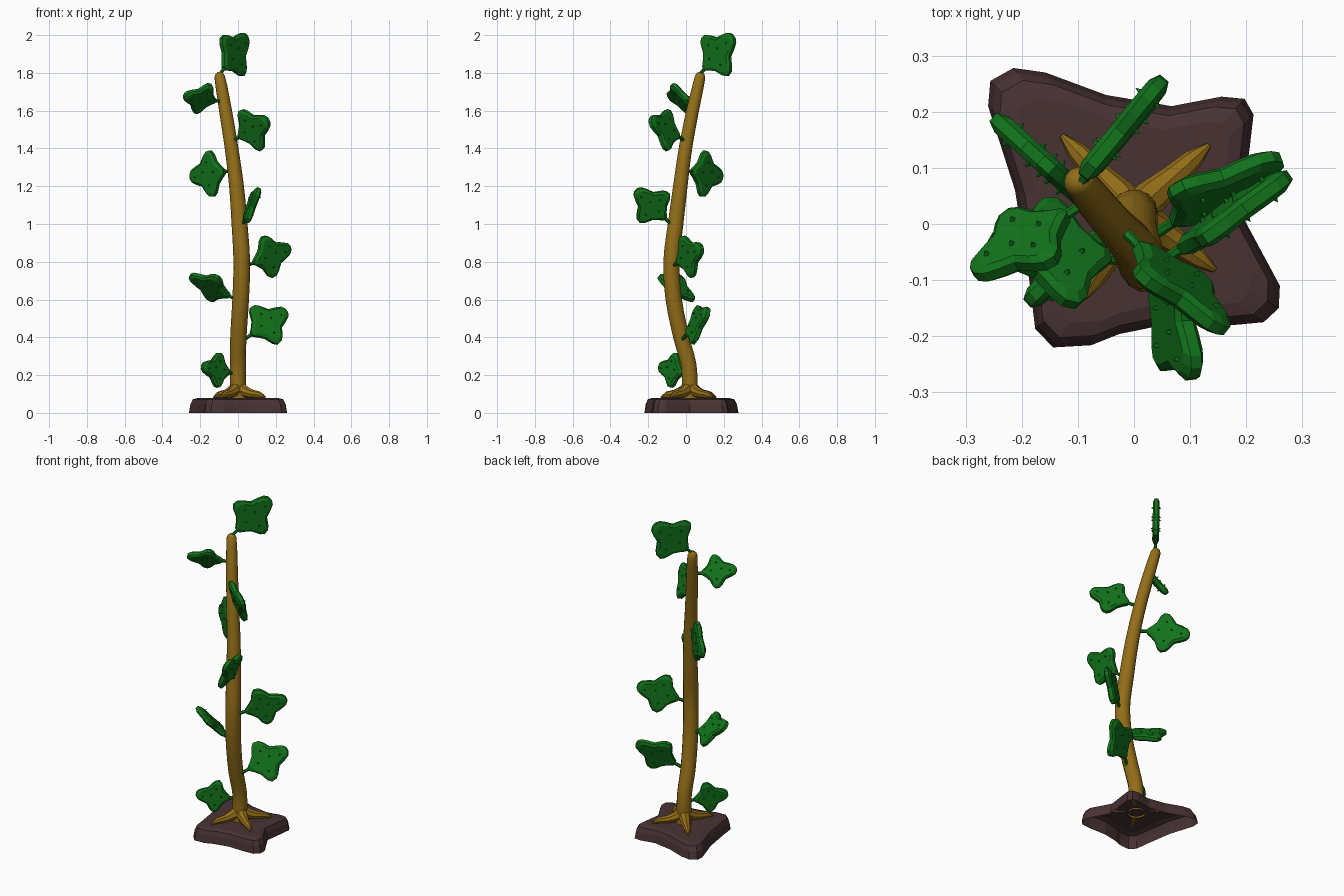
import bpy, bmesh, math
from mathutils import Vector as V

if "Cube" in bpy.data.objects:
    bpy.data.objects.remove(bpy.data.objects["Cube"])


def material(name, rgb):
    m = bpy.data.materials.new(name)
    m.diffuse_color = (*rgb, 1)
    m.use_nodes = True
    m.node_tree.nodes["Principled BSDF"].inputs["Base Color"].default_value = m.diffuse_color
    return m


GREEN = material("leaf green", (0.006, 0.17, 0.011))
BARK = material("golden bark", (0.29, 0.155, 0.009))
SOIL = material("dark soil", (0.066, 0.032, 0.034))


def finish(bm, name, mat, smooth=False):
    bmesh.ops.recalc_face_normals(bm, faces=bm.faces)
    me = bpy.data.meshes.new(name)
    bm.to_mesh(me)
    bm.free()
    me.materials.append(mat)
    ob = bpy.data.objects.new(name, me)
    bpy.context.collection.objects.link(ob)
    if smooth:
        bpy.ops.object.select_all(action='DESELECT')
        ob.select_set(True)
        bpy.context.view_layer.objects.active = ob
        bpy.ops.object.shade_smooth_by_angle(angle=math.radians(40))
    return ob


def loft(bm, rings, cap_start=True, cap_end=True):
    vs = [[bm.verts.new(p) for p in r] for r in rings]
    n = len(vs[0])
    for a, b in zip(vs, vs[1:]):
        for i in range(n):
            bm.faces.new((a[i], a[(i + 1) % n], b[(i + 1) % n], b[i]))
    if cap_start:
        bm.faces.new(vs[0][::-1])
    if cap_end:
        bm.faces.new(vs[-1])


def tube(bm, pts, radii, sides, cap_start=True):
    rings = []
    for i, p in enumerate(pts):
        t = (pts[min(i + 1, len(pts) - 1)] - pts[max(i - 1, 0)]).normalized()
        ref = V((0, 1, 0)) if abs(t.z) > 0.7 else V((0, 0, 1))
        a = t.cross(ref).normalized()
        b = t.cross(a)
        rings.append([p + radii[i] * (a * math.cos(k * math.tau / sides) + b * math.sin(k * math.tau / sides))
                      for k in range(sides)])
    loft(bm, rings, cap_start)


# Soil mound: four-cornered concave shell, open underneath
outline = [(-.26, .21), (-.256, .255), (-.215, .278), (-.158, .27), (-.05, .23), (.067, .21),
           (.156, .227), (.197, .223), (.213, .195), (.206, .134), (.19, .02), (.26, -.11),
           (.258, -.15), (.231, -.175), (.178, -.18), (.063, -.178), (-.026, -.196), (-.076, -.216),
           (-.144, -.22), (-.176, -.187), (-.187, -.098), (-.212, .06)]
bm = bmesh.new()
loft(bm, [[(x * s, y * s, z) for x, y in outline] for s, z in ((1, 0), (.97, .045), (.92, .072), (.8, .08))],
     cap_start=False)
finish(bm, "soil_mound", SOIL)

# Stem: curved tapering tube (x, y, z, radius)
stem = [(0, .02, .07, .05), (0, .02, .12, .043), (0, .015, .25, .042), (.002, -.025, .4, .043),
        (.014, -.065, .6, .044), (.02, -.077, .8, .044), (.008, -.055, 1.0, .042),
        (-.008, -.03, 1.2, .039), (-.034, -.003, 1.4, .036), (-.066, .035, 1.6, .034),
        (-.088, .064, 1.73, .031), (-.097, .075, 1.78, .028), (-.099, .078, 1.797, .02), (-.1, .079, 1.804, .008)]
pts, radii = [], []
for i in range(len(stem) - 1):
    p = [V(stem[min(max(i + k, 0), len(stem) - 1)]) for k in (-1, 0, 1, 2)]
    steps = 3 if 1 <= i < 9 else 1
    for s in range(steps):
        t = s / steps
        q = p[1].lerp(p[2], t) if steps == 1 else 0.5 * (
            2 * p[1] + (p[2] - p[0]) * t + (2 * p[0] - 5 * p[1] + 4 * p[2] - p[3]) * t * t
            + (3 * p[1] - p[0] - 3 * p[2] + p[3]) * t ** 3)
        pts.append(V(q[:3]))
        radii.append(q[3])
pts.append(V(stem[-1][:3]))
radii.append(stem[-1][3])
bm = bmesh.new()
tube(bm, pts, radii, 14, cap_start=False)
finish(bm, "stem", BARK, True)

# Roots: four tapering arms lying on the soil
for n, (x, y) in enumerate([(.133, .14), (-.128, .157), (-.09, -.132), (.144, -.082)]):
    c, tip = V((0, .02, 0)), V((x, y, 0))
    path = [c.lerp(tip, f) + V((0, 0, z)) for f, z in ((.0, .15), (.22, .115), (.5, .1), (.8, .095), (1, .083))]
    bm = bmesh.new()
    tube(bm, path, (.03, .032, .024, .018, .005), 8)
    finish(bm, f"root_{n + 1}", BARK, True)

# Leaves: stalk foot, vector to far tip, vector across the side lobes
leaves = [((-.03, 0, .21), (-.16, -.14, .035), (0, .02, .185)),
          ((.05, -.01, .4), (.205, .13, .14), (-.15, .02, .19)),
          ((-.02, -.065, .605), (-.235, .03, .12), (.065, -.19, .11)),
          ((.06, -.06, .785), (.215, .145, .09), (-.055, -.06, .215)),
          ((.03, -.09, 1.01), (.08, -.175, .17), (.035, .16, .15)),
          ((-.05, .01, 1.28), (-.2, .18, -.03), (-.05, .045, .235)),
          ((-.01, -.02, 1.45), (.17, -.17, .1), (-.13, .03, .2)),
          ((-.1, .03, 1.65), (-.185, -.12, .03), (.09, -.08, .15)),
          ((-.09, .08, 1.8), (.135, .17, .195), (-.12, -.14, .195))]
# Half outline: fraction along the leaf, fraction across
half = [(.11, .1), (.2, .27), (.29, .48), (.36, .85), (.43, 1), (.53, .97), (.6, .82),
        (.7, .5), (.83, .4), (.95, .27), (1, .1)]
shape = half + [(u, -v) for u, v in reversed(half)]
spikes = [(.35, .05), (.5, .5), (.48, -.5), (.62, .1), (.83, -.05)]

for n, (foot, d, w) in enumerate(leaves):
    foot, d, w = V(foot), V(d), V(w)
    length, wide = d.length, w.length / 2
    d.normalize()
    w = (w - d * w.dot(d)).normalized()
    nrm = d.cross(w)

    def place(u, v, h):
        return foot + d * u * length + w * v * wide + nrm * h

    # Bevelled plate
    bm = bmesh.new()
    loft(bm, [[place(.53 + (u - .53) * s, v * s, h) for u, v in shape]
              for s, h in ((.84, -.019), (1, -.01), (1, .01), (.84, .019))])
    # Stalk
    tube(bm, [place(u, 0, 0) for u in (-.1, .06, .16, .26)], (.011, .009, .011, .014), 6)
    # Small thorns on both faces
    for side in (-1, 1):
        for u, v in spikes:
            base = [bm.verts.new(place(u, v, side * .017) + .007 * (d * math.cos(a) + w * math.sin(a)))
                    for a in (0, math.tau / 4, math.tau / 2, math.tau * 3 / 4)]
            top = bm.verts.new(place(u, v, side * .029))
            bm.faces.new(base)
            for k in range(4):
                bm.faces.new((base[k], base[(k + 1) % 4], top))
    finish(bm, f"leaf_{n + 1}", GREEN)
